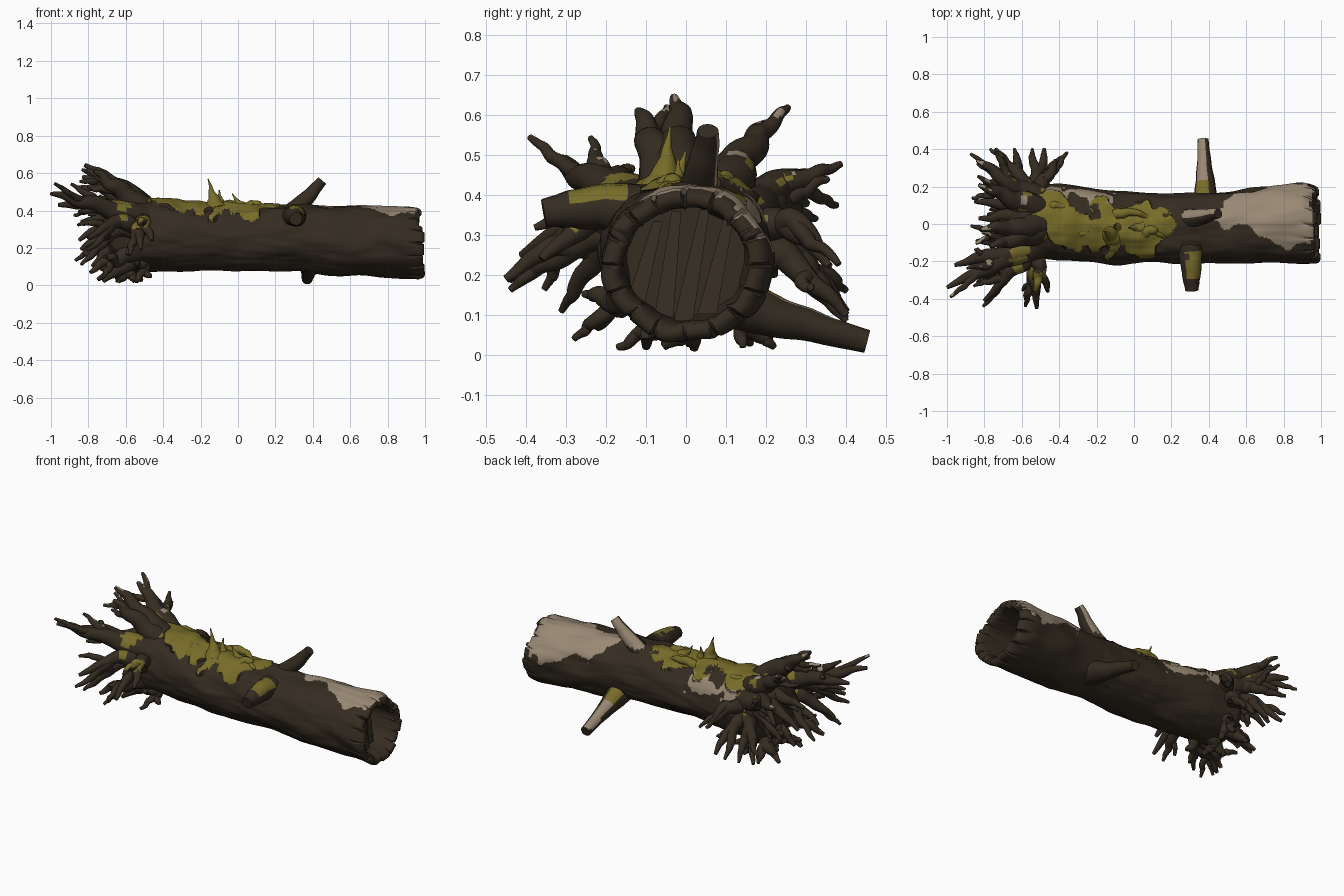
import bpy, bmesh, math, random
from mathutils import Vector, noise

random.seed(23)
cube = bpy.data.objects.get("Cube")
if cube:
    bpy.data.objects.remove(cube, do_unlink=True)


def material(name, rgb):
    m = bpy.data.materials.new(name)
    m.use_nodes = True
    m.diffuse_color = (*rgb, 1)
    bsdf = m.node_tree.nodes["Principled BSDF"]
    bsdf.inputs["Base Color"].default_value = (*rgb, 1)
    bsdf.inputs["Roughness"].default_value = 0.9
    return m


MATS = [material("dark_bark", (0.035, 0.025, 0.015)),
        material("moss", (0.185, 0.15, 0.022)),
        material("bare_wood", (0.32, 0.25, 0.175))]
BARK, MOSS, BARE = range(3)


def loft(name, rings, rule, angle=50):
    """Skin a list of rings, close both ends, colour the faces by a rule."""
    bm = bmesh.new()
    rows = [[bm.verts.new(p) for p in ring] for ring in rings]
    n = len(rows[0])
    for a, b in zip(rows, rows[1:]):
        for i in range(n):
            bm.faces.new((a[i], a[(i + 1) % n], b[(i + 1) % n], b[i]))
    for row in (rows[0], rows[-1]):
        hub = bm.verts.new(sum((v.co for v in row), Vector()) / n)
        for i in range(n):
            bm.faces.new((row[i], row[(i + 1) % n], hub))
    bmesh.ops.recalc_face_normals(bm, faces=bm.faces)
    for f in bm.faces:
        f.material_index = rule(f.calc_center_median(), f.normal)
    me = bpy.data.meshes.new(name)
    bm.to_mesh(me)
    bm.free()
    ob = bpy.data.objects.new(name, me)
    bpy.context.collection.objects.link(ob)
    for m in MATS:
        me.materials.append(m)
    bpy.ops.object.select_all(action='DESELECT')
    ob.select_set(True)
    bpy.context.view_layer.objects.active = ob
    bpy.ops.object.shade_smooth_by_angle(angle=math.radians(angle))


def tube(name, a, ctrl, b, r0, r1, rule, wiggle=0.0, power=1.0, sides=14, steps=22):
    """Tapered limb along a bent path; returns its centre line."""
    a, ctrl, b = Vector(a), Vector(ctrl), Vector(b)
    seed = Vector((random.random() * 50, 0, 0))
    path = []
    for k in range(steps + 1):
        t = k / steps
        p = a * (1 - t) ** 2 + ctrl * 2 * t * (1 - t) + b * t * t
        path.append(p + noise.noise_vector(seed + Vector((t * 4, 0, 0))) * wiggle * t * (1 - t) * 4)
    side, rings = Vector((0.3, 0.5, 0.8)), []
    for k, p in enumerate(path):
        tan = (path[min(k + 1, steps)] - path[max(k - 1, 0)]).normalized()
        side = (side - tan * side.dot(tan)).normalized()
        up = tan.cross(side)
        r = r1 + (r0 - r1) * (1 - k / steps) ** power
        rings.append([p + (side * math.cos(s) + up * math.sin(s)) * r
                      * (1 + 0.08 * noise.noise(p * 12 + side * s))
                      for s in (math.tau * i / sides for i in range(sides))])
    loft(name, rings, rule)
    return path


# Trunk sections: x, centre y, centre z, half width, half height
SECTIONS = [(-0.70, 0.01, 0.28, 0.05, 0.05), (-0.67, 0.01, 0.28, 0.14, 0.14),
            (-0.60, 0.02, 0.28, 0.20, 0.205), (-0.40, 0.01, 0.265, 0.205, 0.19),
            (-0.10, -0.02, 0.255, 0.19, 0.175), (0.35, -0.025, 0.25, 0.185, 0.178),
            (0.75, 0.0, 0.232, 0.205, 0.19), (0.92, 0.003, 0.227, 0.213, 0.193),
            (1.0, -0.006, 0.225, 0.205, 0.19)]


def section(x):
    for s, e in zip(SECTIONS, SECTIONS[1:]):
        if x <= e[0]:
            break
    t = min(1, max(0, (x - s[0]) / (e[0] - s[0])))
    return [p + (q - p) * t for p, q in zip(s[1:], e[1:])]


def trunk_colour(p, n):
    x, cy, cz, ry, rz = p.x, *section(p.x)
    d = Vector((0, (p.y - cy) / ry, (p.z - cz) / rz))
    if d.length < 0.85 or not -0.64 < x < 0.955 or abs(n.x) > 0.5:
        return BARK
    d.normalize()
    blot = noise.noise(p * 8) + 0.5 * noise.noise(p * 19)
    if d.z - 0.76 + 0.34 * blot - 1.6 * max(0, abs(x + 0.18) - 0.26) > 0:
        return MOSS
    if x > 0.4 and d.dot(Vector((0, 0.4, 0.92))) - 0.6 + 0.3 * blot - 1.1 * max(0, 0.75 - x) > 0:
        return BARE
    if -0.56 < x < -0.08 and d.dot(Vector((0, 0.74, 0.67))) + 0.2 * blot > 0.95:
        return BARE
    return BARK


# Trunk with a ragged, hollow right end
N, CHUNK = 160, 10
jag = [random.uniform(0, 0.025) for _ in range(N // CHUNK)]


def trunk_ring(x, scale, rim):
    cy, cz, ry, rz = section(x)
    ring = []
    for i in range(N):
        a = math.tau * i / N
        d = Vector((0, math.cos(a), math.sin(a)))
        lump = 0.016 * noise.noise(Vector((x * 5, d.y * 2, d.z * 2)))
        lump += 0.004 * noise.noise(Vector((x * 8, d.y * 6, d.z * 6)))
        groove = 0.012 * rim if i % CHUNK == 0 else 0
        px = x - rim * (jag[i // CHUNK] + (0.018 if d.z > 0.5 else 0) + groove)
        k = scale * (1 + (lump - groove) / ry)
        p = Vector((px, cy + d.y * ry * k, cz + d.z * rz * k))
        if rim == 0 and trunk_colour(p, d) == MOSS:
            p += d * (0.008 + 0.012 * noise.noise(p * 12))
        ring.append(p)
    return ring


rings = [trunk_ring(-0.70 + 1.58 * k / 220, 1, 0) for k in range(221)]
rings += [trunk_ring(x, s, r) for x, s, r in
          ((0.91, 1, 0.3), (0.94, 1, 0.6), (0.975, 1, 1), (0.993, 0.97, 1), (1.0, 0.91, 1),
           (1.0, 0.84, 1), (0.99, 0.78, 1), (0.96, 0.75, 0.6), (0.9, 0.74, 0), (0.74, 0.72, 0))]
loft("trunk", rings, trunk_colour)

# Split heartwood slats inside the hollow, wide at the foot
for k in range(4):
    y = -0.1 + 0.06 * k
    h = 0.14 * math.sqrt(max(0.1, 1 - (y / 0.16) ** 2))
    front = random.uniform(0.8, 0.91)
    lean = random.uniform(0.015, 0.035)
    slat = [[Vector((x - (0.06 if sz > 0 and x > 0.75 else 0),
                     y + sy * (0.018 - 0.006 * sz) + lean * sz, 0.225 + sz * h))
             for sy, sz in ((-1, -1), (1, -1), (1, 1), (-1, 1))]
            for x in (0.72, front)]
    loft("heartwood_slat", slat, lambda p, n: BARK, 20)


def all_moss(p, n):
    return MOSS


def root_colour(p, n):
    blot = noise.noise(p * 9) + 0.4 * noise.noise(p * 25)
    if p.x > -0.66 and n.z > 0.2 and 0.3 < p.z < 0.49 and blot > 0.12:
        return MOSS
    if n.z > 0.2 and n.y > -0.3 and p.z > 0.45 and blot > 0.38:
        return BARE
    return BARK


# Roots fanning from the left end; most of them fork once or twice
TIPS = [(-1.0, -0.34, 0.49), (-0.96, -0.22, 0.43), (-0.82, -0.03, 0.645), (-0.77, -0.12, 0.61),
        (-0.83, 0.21, 0.58), (-0.84, 0.34, 0.45), (-0.74, 0.40, 0.11), (-0.80, 0.30, 0.38),
        (-0.48, 0.40, 0.10), (-0.42, 0.34, 0.26), (-0.52, -0.45, 0.19), (-0.46, -0.36, 0.24),
        (-0.80, -0.41, 0.25), (-0.82, -0.28, 0.16), (-0.79, -0.22, 0.07), (-0.72, -0.10, 0.02),
        (-0.64, 0.02, 0.015), (-0.75, 0.16, 0.03), (-0.55, 0.22, 0.05), (-0.85, 0.12, 0.24),
        (-0.84, -0.09, 0.19), (-0.47, -0.10, 0.04), (-0.83, 0.03, 0.34), (-0.80, 0.22, 0.20),
        (-0.78, 0.05, 0.10)]
for tip in map(Vector, TIPS):
    far = min(1, max(0, (-0.5 - tip.x) / 0.35))
    base = Vector((-0.54 + 0.03 * far, 0.01, 0.28))
    droop = 0.13 if 0.09 < tip.z < 0.3 else 0
    out = Vector((0, tip.y - base.y, tip.z + droop - base.z))
    reach = out.length
    out.normalize()
    base += out * min(0.14, max(0.08, reach * 0.6))
    bend = base + out * reach * 0.3 + Vector((0.5 * (tip.x - base.x), 0, 0.03))
    upper = tip.z > 0.4
    path = tube("root", base, bend, tip, 0.072 if upper else 0.056, 0.01,
                root_colour, 0.03, 0.9)
    for start, size in ((11, 0.034), (14, 0.024))[:2 if reach > 0.25 else 1]:
        s = path[start]
        spread = Vector([random.choice((-1, 1)) * random.uniform(0.03, 0.08) for _ in range(3)])
        end = s + (tip - s) * 0.8 + spread
        end = Vector((max(-0.98, end.x), max(-0.44, min(0.4, end.y)), max(0.02, min(0.62, end.z))))
        tube("root_fork", s, (s + end) / 2 + spread * 0.25, end, size, 0.008, root_colour, 0.015)

# Broken branch stubs, bare or mossy on their sheltered side
tube("upper_branch", (0.28, 0.03, 0.38), (0.37, 0.04, 0.46), (0.45, 0.055, 0.56), 0.055, 0.027,
     lambda p, n: BARE if n.y > 0.1 and n.x < 0.45 and p.z > 0.42 else BARK, 0.01)
tube("back_branch", (0.38, 0.08, 0.15), (0.38, 0.24, 0.09), (0.37, 0.452, 0.034), 0.075, 0.03,
     lambda p, n: (MOSS if p.y < 0.23 else BARE) if n.z > 0.3 and n.x < 0.4 else BARK, 0.008, 1.4)
tube("front_branch", (0.30, -0.12, 0.36), (0.30, -0.25, 0.385), (0.31, -0.355, 0.355), 0.07, 0.035,
     lambda p, n: MOSS if n.z > 0.4 and -0.29 < p.y < -0.15 and n.x > -0.4 else BARK, 0.01)

# Moss tufts and small mounds along the top
for foot, mid, tip, r in (((-0.12, -0.06, 0.41), (-0.13, -0.05, 0.47), (-0.16, -0.04, 0.57), 0.06),
                          ((0.04, -0.02, 0.41), (0.0, -0.02, 0.43), (-0.03, -0.02, 0.49), 0.04),
                          ((-0.08, -0.02, 0.41), (-0.1, -0.02, 0.45), (-0.1, 0.0, 0.51), 0.04)):
    tube("moss_tuft", foot, mid, tip, r, 0.003, all_moss, 0.006, 1.4)
for x, y, length in ((-0.48, 0.08, 0.16), (-0.36, -0.05, 0.14), (-0.1, 0.05, 0.18), (0.06, -0.05, 0.1)):
    tube("moss_mound", (x, y, 0.415), (x + length / 2, y + 0.03, 0.445),
         (x + length, y - 0.02, 0.405), 0.03, 0.012, all_moss, 0.02)
